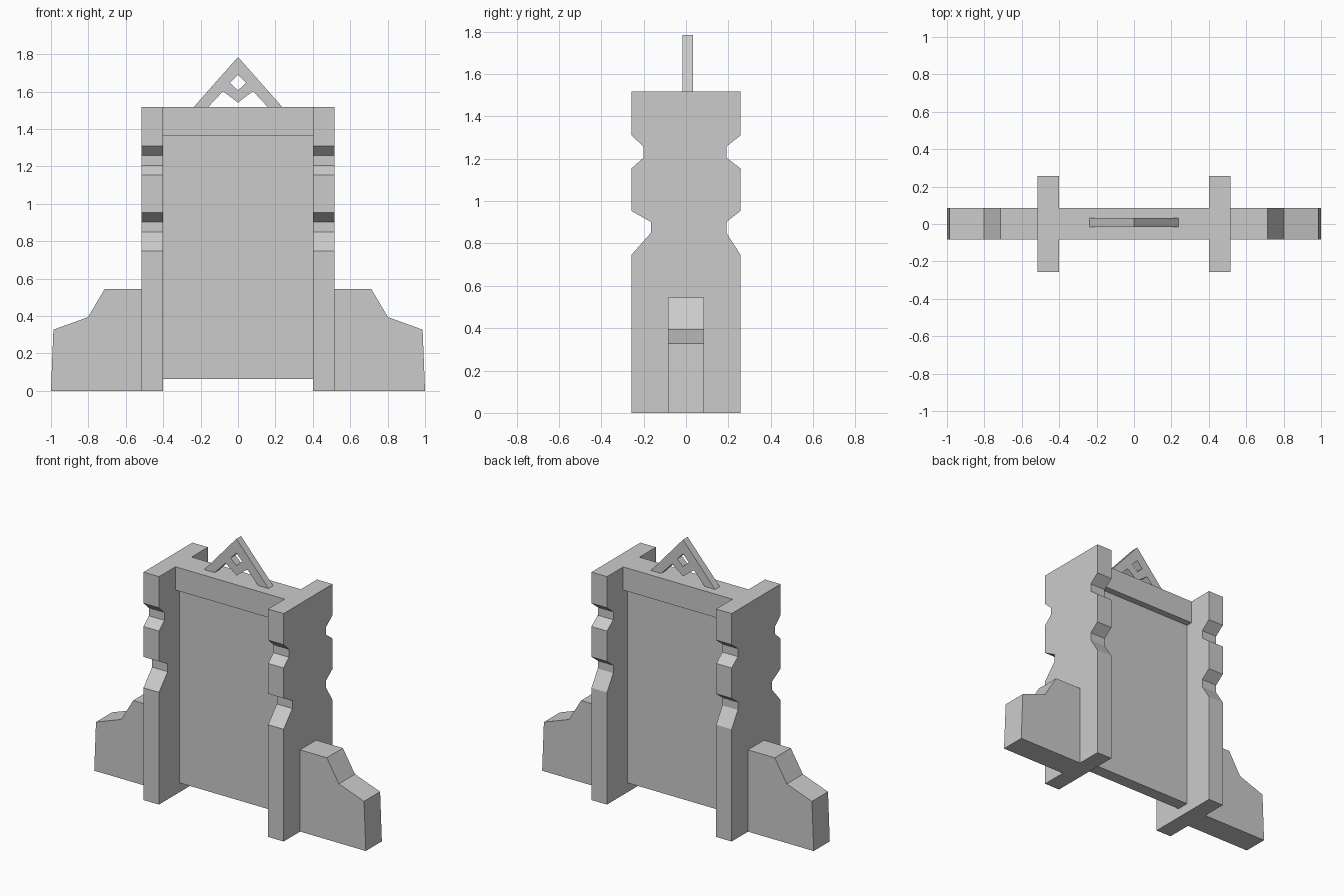
import bpy, bmesh

if "Cube" in bpy.data.objects:
    bpy.data.objects.remove(bpy.data.objects["Cube"])


def prism(name, profile, lo, hi, axis):
    """Extrude a 2D profile along 'x' (profile is y,z) or 'y' (profile is x,z), then mirror in x."""
    bm = bmesh.new()
    pos = (lambda p, d: (d, p[0], p[1])) if axis == 'x' else (lambda p, d: (p[0], d, p[1]))
    a = [bm.verts.new(pos(p, lo)) for p in profile]
    b = [bm.verts.new(pos(p, hi)) for p in profile]
    bm.faces.new(a)
    bm.faces.new(b[::-1])
    for i in range(len(a)):
        j = (i + 1) % len(a)
        bm.faces.new((a[i], b[i], b[j], a[j]))
    bmesh.ops.recalc_face_normals(bm, faces=bm.faces)
    # open the seam on the mirror plane
    seam = [f for f in bm.faces if all(abs(v.co.x) < 1e-5 for v in f.verts)]
    bmesh.ops.delete(bm, geom=seam, context='FACES')
    mesh = bpy.data.meshes.new(name)
    bm.to_mesh(mesh)
    bm.free()
    ob = bpy.data.objects.new(name, mesh)
    bpy.context.collection.objects.link(ob)
    mod = ob.modifiers.new("Mirror", 'MIRROR')
    mod.use_clip = True
    return ob


def box_profile(x0, x1, z0, z1):
    return [(x0, z0), (x1, z0), (x1, z1), (x0, z1)]


def notched_edge(y, low, high):
    """One upright pillar edge with two notches, listed from bottom to top."""
    return [(y, 0), (y, .747), (low, .85), (low, .902), (y, .953),
            (y, 1.155), (high, 1.205), (high, 1.258), (y, 1.31), (y, 1.517)]


# Notched pillars
front = notched_edge(-.257, -.166, -.201)
back = notched_edge(.257, .191, .191)
prism("pillars", front + back[::-1], .402, .516, 'x')

# Recessed panel and the lintel above it
prism("panel", box_profile(0, .402, .063, 1.362), -.042, .042, 'y')
prism("lintel", box_profile(0, .402, 1.362, 1.517), -.084, .086, 'y')

# Stepped side wings
prism("side_wings", [(.516, 0), (1.0, 0), (.987, .327), (.802, .394),
                     (.713, .544), (.516, .544)], -.084, .085, 'y')

# Triangular crest with a diamond hole
prism("crest", [(0, 1.785), (.237, 1.517), (.16, 1.517), (.08, 1.602), (0, 1.541),
                (0, 1.606), (.042, 1.647), (0, 1.69)], -.017, .032, 'y')
